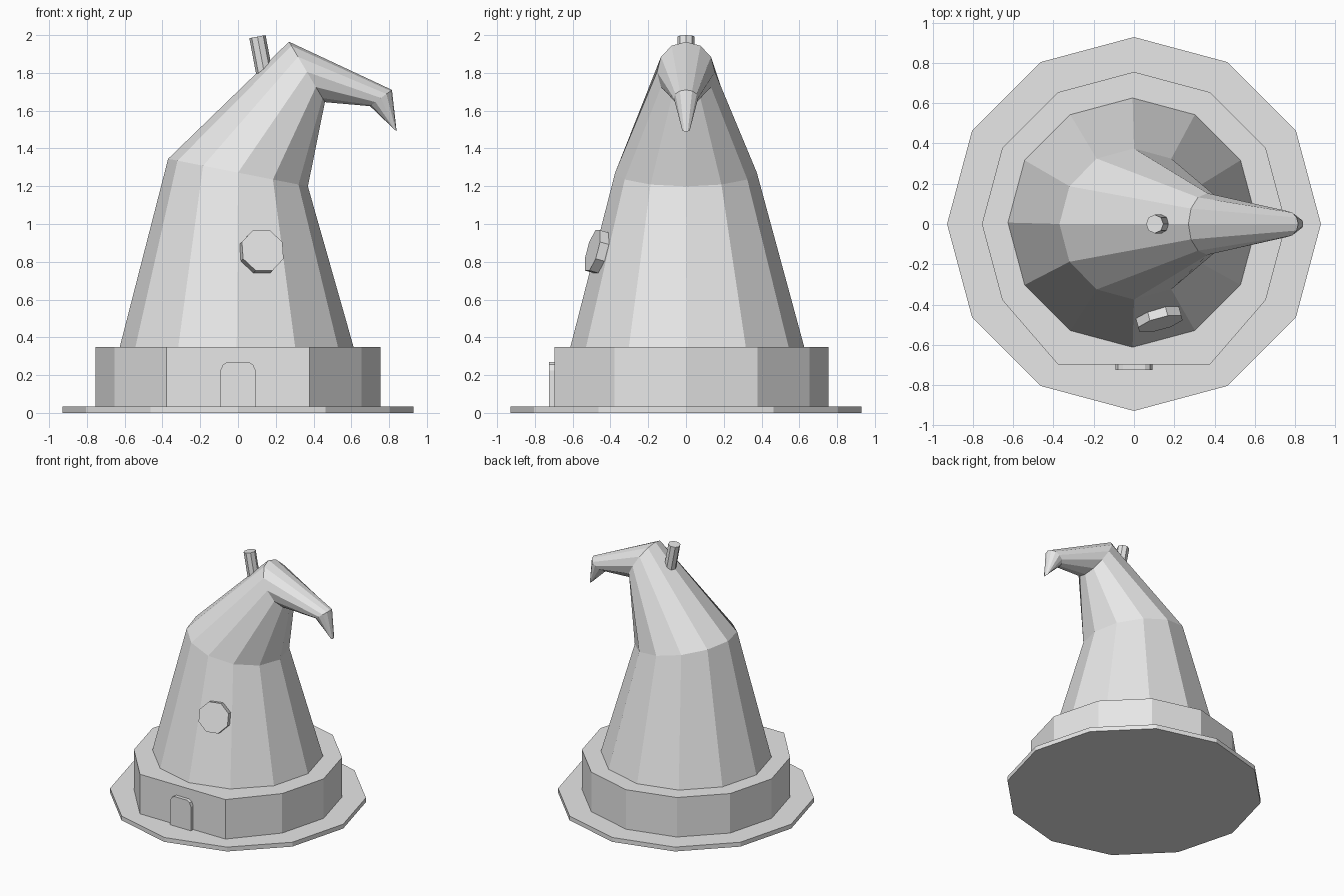
import bpy, bmesh
from math import sin, cos, pi, radians
from mathutils import Vector, Matrix

cube = bpy.data.objects.get("Cube")
if cube:
    bpy.data.objects.remove(cube, do_unlink=True)

grey = bpy.data.materials.new("light grey")
grey.use_nodes = True
grey.diffuse_color = (0.8, 0.8, 0.8, 1)
grey.node_tree.nodes["Principled BSDF"].inputs["Base Color"].default_value = (0.8, 0.8, 0.8, 1)


def finish(name, bm):
    bmesh.ops.recalc_face_normals(bm, faces=bm.faces)
    mesh = bpy.data.meshes.new(name)
    bm.to_mesh(mesh)
    bm.free()
    mesh.materials.append(grey)
    obj = bpy.data.objects.new(name, mesh)
    bpy.context.collection.objects.link(obj)
    return obj


def ring(centre, u, half_y, sides=12):
    """Ellipse of points: one axis lies in the xz plane, the other along y."""
    c, a, b = Vector(centre), Vector((u[0], 0, u[1])), Vector((0, half_y, 0))
    return [c + a * cos(2 * pi * i / sides) + b * sin(2 * pi * i / sides)
            for i in range(sides)]


def loft(name, rings):
    """Capped skin through rings with equal point counts."""
    bm = bmesh.new()
    rows = [[bm.verts.new(p) for p in r] for r in rings]
    n = len(rows[0])
    for low, high in zip(rows, rows[1:]):
        for i in range(n):
            j = (i + 1) % n
            bm.faces.new((low[i], low[j], high[j], high[i]))
    bm.faces.new(rows[0])
    bm.faces.new(rows[-1])
    return finish(name, bm)


def shift(points, offset):
    return [p + Vector(offset) for p in points]


# Brim: thin twelve-sided plate
brim = ring((0, 0, 0), (0.928, 0), 0.928)
loft("brim", [brim, shift(brim, (0, 0, 0.035))])

# Band: twelve-sided wall whose front corner is flattened for the door
wall = [p for p in ring((0, 0, 0.03), (0.755, 0), 0.755) if p.y > -0.74]
for p in wall:
    if p.y < -0.6:
        p.y = -0.697
loft("band", [wall, shift(wall, (0, 0, 0.32))])

# Crooked cone with bent tip
loft("crooked_cone", [
    ring((-0.007, 0.007, 0.345), (-0.62, 0), 0.62),
    ring((0, 0, 1.272), (-0.37, 0.073), 0.375),
    ring((0.365, 0, 1.805), (-0.095, 0.16), 0.153),
    ring((0.757, 0, 1.667), (0.058, 0.043), 0.065),
    ring((0.832, 0, 1.497), (0.008, -0.007), 0.02),
])

# Chimney: leaning octagonal pipe
loft("chimney", [
    ring((0.145, 0, 1.77), (0.043, 0.008), 0.046, 8),
    ring((0.103, 0, 1.992), (0.043, 0.008), 0.046, 8),
])

# Round window: octagonal disc set against the sloping wall
normal = Vector((0.26, -0.966, 0.27)).normalized()
turn = normal.to_track_quat('Z', 'Y').to_matrix().to_4x4()
place = Matrix.Translation(Vector((0.121, -0.458, 0.85)) + normal * 0.015)
bm = bmesh.new()
bmesh.ops.create_cone(bm, cap_ends=True, segments=8, radius1=0.12, radius2=0.12,
                      depth=0.05, matrix=place @ turn @ Matrix.Rotation(radians(22.5), 4, 'Z'))
finish("round_window", bm)

# Door: plate with clipped upper corners
half = [(0.093, 0.035), (0.093, 0.225), (0.08, 0.255), (0.055, 0.27)]
outline = half + [(-x, z) for x, z in reversed(half)]
front = [Vector((x, -0.725, z)) for x, z in outline]
loft("door", [front, shift(front, (0, 0.04, 0))])
